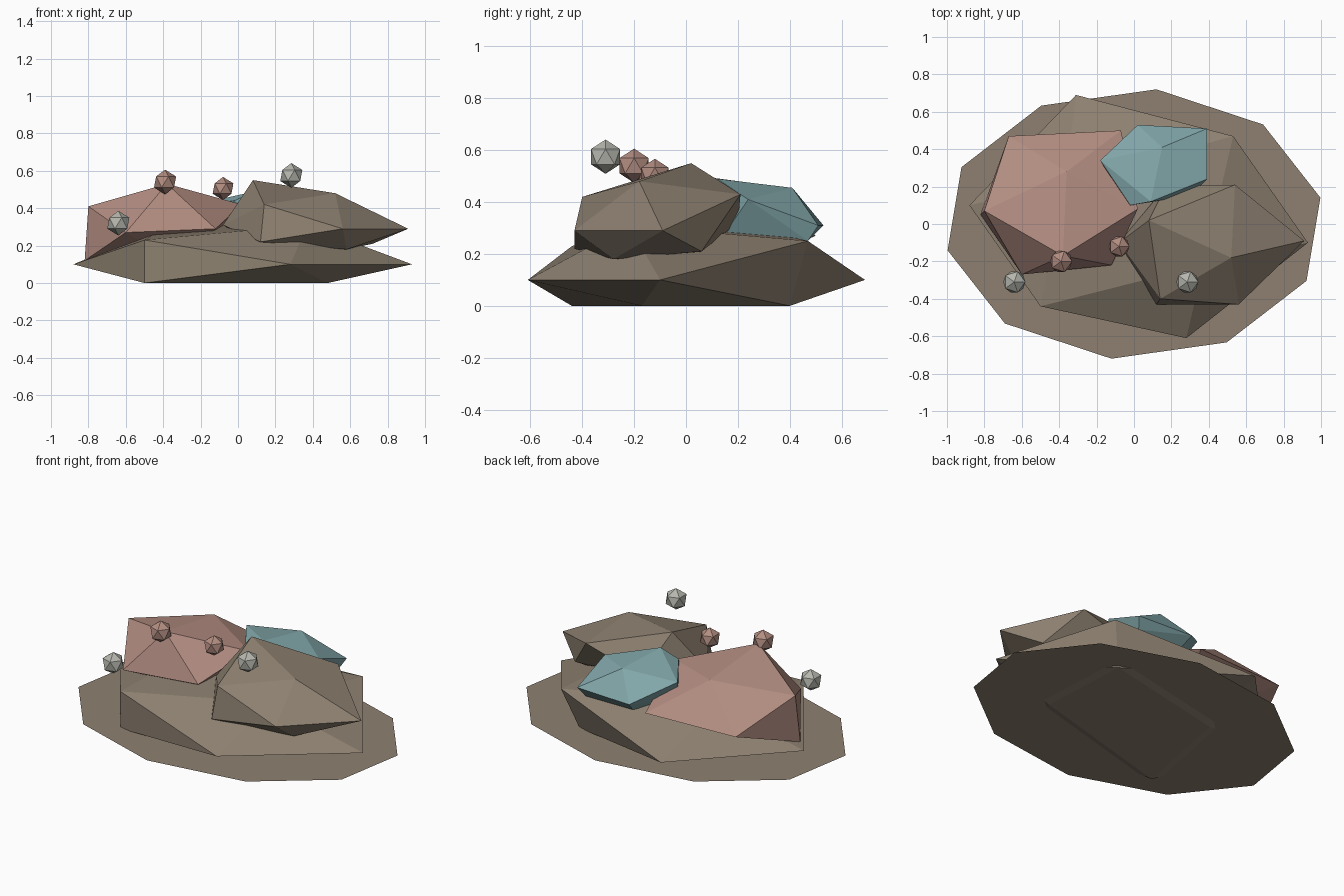
import bpy
import bmesh
from math import cos, sin, radians
from mathutils import Matrix, Vector

default_cube = bpy.data.objects.get("Cube")
if default_cube:
    bpy.data.objects.remove(default_cube, do_unlink=True)


def make_material(name, srgb):
    """Flat material from display values in 0-255, converted to linear."""
    linear = [((c / 255 + 0.055) / 1.055) ** 2.4 for c in srgb]
    material = bpy.data.materials.new(name)
    material.use_nodes = True
    material.diffuse_color = (*linear, 1)
    shader = material.node_tree.nodes["Principled BSDF"]
    shader.inputs["Base Color"].default_value = (*linear, 1)
    shader.inputs["Roughness"].default_value = 0.9
    return material


brown = make_material("brown stone", (141, 128, 112))
pink = make_material("pink stone", (178, 141, 129))
teal = make_material("teal stone", (130, 167, 170))
grey = make_material("pale grey", (182, 182, 174))


def finish(name, bm, material):
    """Turn a bmesh into a flat-shaded object with one material."""
    mesh = bpy.data.meshes.new(name)
    bm.to_mesh(mesh)
    bm.free()
    mesh.materials.append(material)
    part = bpy.data.objects.new(name, mesh)
    bpy.context.collection.objects.link(part)
    return part


def rock(name, corners, material):
    """Faceted boulder: the convex hull of its corner points."""
    bm = bmesh.new()
    for corner in corners:
        bm.verts.new(corner)
    hull = bmesh.ops.convex_hull(bm, input=bm.verts[:])
    loose = {v for v in hull["geom_interior"] + hull["geom_unused"]
             if isinstance(v, bmesh.types.BMVert)}
    bmesh.ops.delete(bm, geom=list(loose), context="VERTS")
    bmesh.ops.recalc_face_normals(bm, faces=bm.faces[:])
    return finish(name, bm, material)


def pebble(name, centre, radius, material):
    """Small twenty-sided ball."""
    bm = bmesh.new()
    bmesh.ops.create_icosphere(bm, subdivisions=1, radius=radius,
                               matrix=Matrix.Translation(Vector(centre)))
    return finish(name, bm, material)


# Ground sheet: a flat ten-sided oval
bm = bmesh.new()
angles = [radians(11.2 + 36 * i) for i in range(10)]
bm.faces.new([bm.verts.new((1.016 * cos(a), 0.725 * sin(a), 0.01)) for a in angles])
finish("ground_sheet", bm, brown)

# Wide, flat foundation boulder
rock("foundation_rock", [
    (-.88, .1, .1), (.28, -.61, .1), (.93, -.1, .1), (-.31, .69, .1),
    (-.5, -.44, .23), (.53, .47, .25), (.37, -.22, .31), (-.37, .22, .31),
    (-.5, -.44, 0), (.45, .4, 0), (.48, -.17, 0), (-.37, .22, 0),
], brown)

# Boulder at the front right of the pile
rock("front_rock", [
    (.08, .02, .55), (.14, -.4, .42), (.12, -.43, .22), (.56, -.43, .29),
    (.91, -.09, .29), (.52, -.18, .48), (.54, .21, .43), (.58, -.28, .18),
    (.72, .06, .21), (-.08, -.1, .31), (.17, .2, .32), (.1, .05, .2),
], brown)

# Pink boulder
rock("pink_rock", [
    (-.8, .07, .41), (-.67, .47, .27), (-.07, .5, .27), (-.38, -.17, .53),
    (-.36, .28, .47), (.02, .08, .42), (-.6, -.27, .27), (-.12, -.22, .29),
    (-.82, .05, .12), (-.3, .1, .1),
], pink)

# Teal boulder
rock("teal_rock", [
    (.09, .12, .49), (.15, .41, .455), (-.18, .34, .43), (-.02, .1, .44),
    (.39, .24, .41), (.39, .51, .31), (.02, .53, .31), (.36, .47, .25),
    (.3, .15, .28), (-.1, .2, .25), (.05, .45, .24),
], teal)

# Small balls hovering above the pile
pebble("pink_ball_left", (-.39, -.2, .54), .066, pink)
pebble("pink_ball_middle", (-.08, -.12, .505), .062, pink)
pebble("grey_ball_left", (-.64, -.31, .32), .066, grey)
pebble("grey_ball_right", (.285, -.31, .575), .066, grey)
